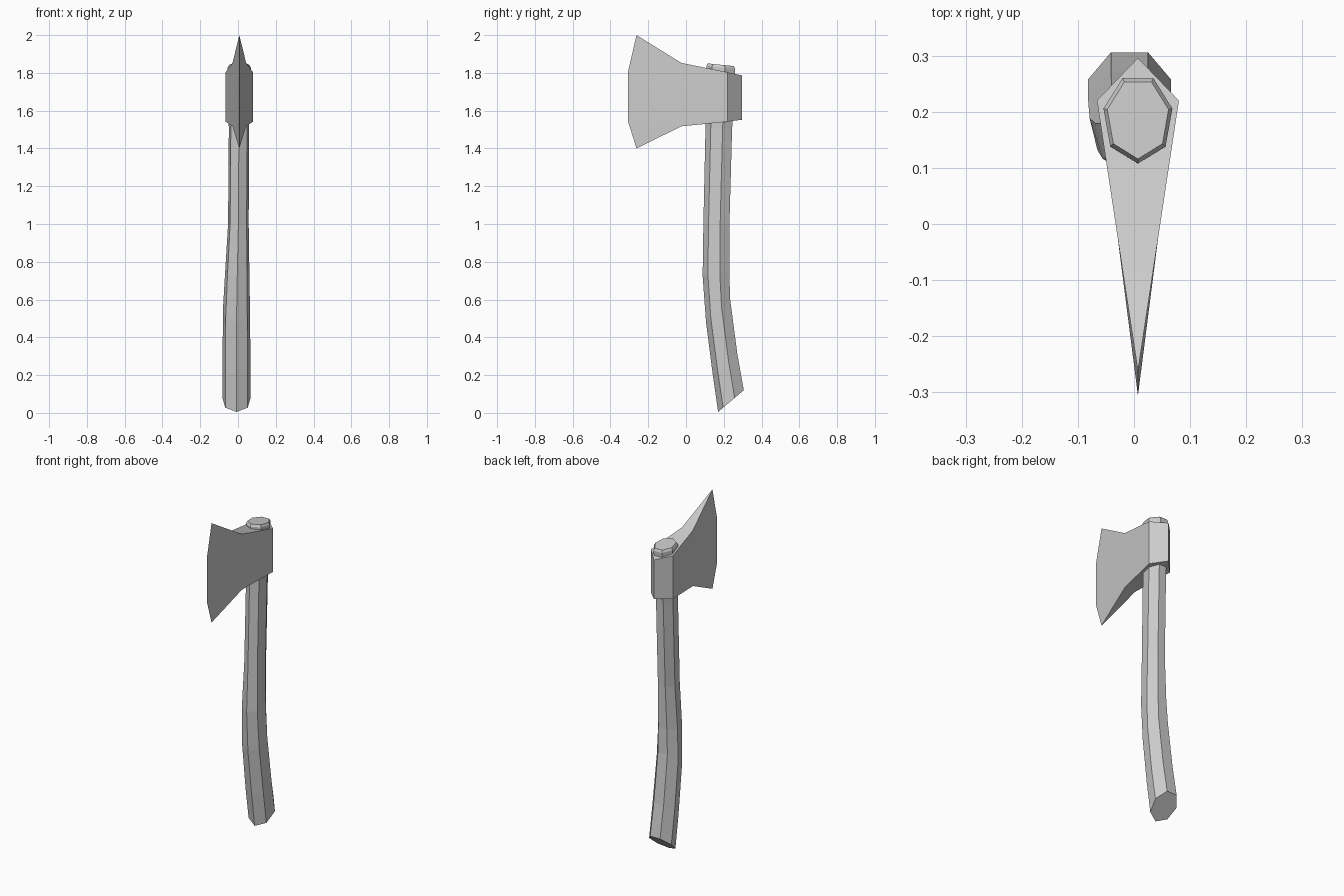
import bpy, bmesh, math

if "Cube" in bpy.data.objects:
    bpy.data.objects.remove(bpy.data.objects["Cube"])

def make_object(name, bm):
    bmesh.ops.recalc_face_normals(bm, faces=bm.faces[:])
    mesh = bpy.data.meshes.new(name)
    bm.to_mesh(mesh)
    bm.free()
    obj = bpy.data.objects.new(name, mesh)
    bpy.context.collection.objects.link(obj)
    return obj

# Handle: seven-sided rings lofted from the slanted butt to the chamfered top
# centre x, half width, front y, front z, back y, back z
SECTIONS = [
    (-0.008, 0.076, 0.170, 0.005, 0.306, 0.120),
    (-0.008, 0.076, 0.142, 0.200, 0.272, 0.310),
    (-0.008, 0.073, 0.106, 0.480, 0.234, 0.600),
    (-0.004, 0.066, 0.088, 0.725, 0.229, 0.750),
    (0.002, 0.056, 0.092, 1.000, 0.230, 1.000),
    (0.005, 0.055, 0.103, 1.500, 0.244, 1.500),
    (0.007, 0.063, 0.108, 1.837, 0.260, 1.822),
    (0.007, 0.056, 0.116, 1.850, 0.253, 1.836),
]
SIDES = 7
bm = bmesh.new()
rings = []
for cx, rx, y0, z0, y1, z1 in SECTIONS:
    ring = []
    for i in range(SIDES):
        a = 2 * math.pi * i / SIDES
        t = (1 - math.cos(a)) / (1 + math.cos(math.pi / SIDES))
        ring.append(bm.verts.new((cx + rx * math.sin(a), y0 + (y1 - y0) * t, z0 + (z1 - z0) * t)))
    rings.append(ring)
for lo, hi in zip(rings, rings[1:]):
    for i in range(SIDES):
        j = (i + 1) % SIDES
        bm.faces.new((lo[i], lo[j], hi[j], hi[i]))
bm.faces.new(rings[0])
bm.faces.new(rings[-1])
make_object("handle", bm)

# Axe head: columns of four points from cutting edge to the back ridge, both sides
CX = 0.007
EDGE = [(-0.262, 2.0), (-0.306, 1.81), (-0.306, 1.54), (-0.262, 1.4)]

def column(bm, x, y, top, bottom):
    return [bm.verts.new((CX + x, y, top + (bottom - top) * k)) for k in (0, 0.32, 0.7, 1)]

bm = bmesh.new()
edge = [bm.verts.new((CX, y, z)) for y, z in EDGE]
back = column(bm, 0, 0.296, 1.787, 1.552)
sides = []
for s in (-1, 1):
    cheek = column(bm, s * 0.036, -0.025, 1.853, 1.517)
    eye = column(bm, s * 0.073, 0.22, 1.803, 1.542)
    sides.append((cheek, eye))
    for a, b in ((edge, cheek), (cheek, eye), (eye, back)):
        for k in range(3):
            bm.faces.new((a[k], a[k + 1], b[k + 1], b[k]))
# Top and bottom caps of the head
(lc, le), (rc, re) = sides
for k in (0, 3):
    bm.faces.new((edge[k], lc[k], rc[k]))
    bm.faces.new((lc[k], le[k], re[k], rc[k]))
    bm.faces.new((le[k], back[k], re[k]))
head = make_object("axe_head", bm)
bpy.context.view_layer.objects.active = head
head.select_set(True)
bpy.ops.object.shade_smooth_by_angle(angle=math.radians(30))
